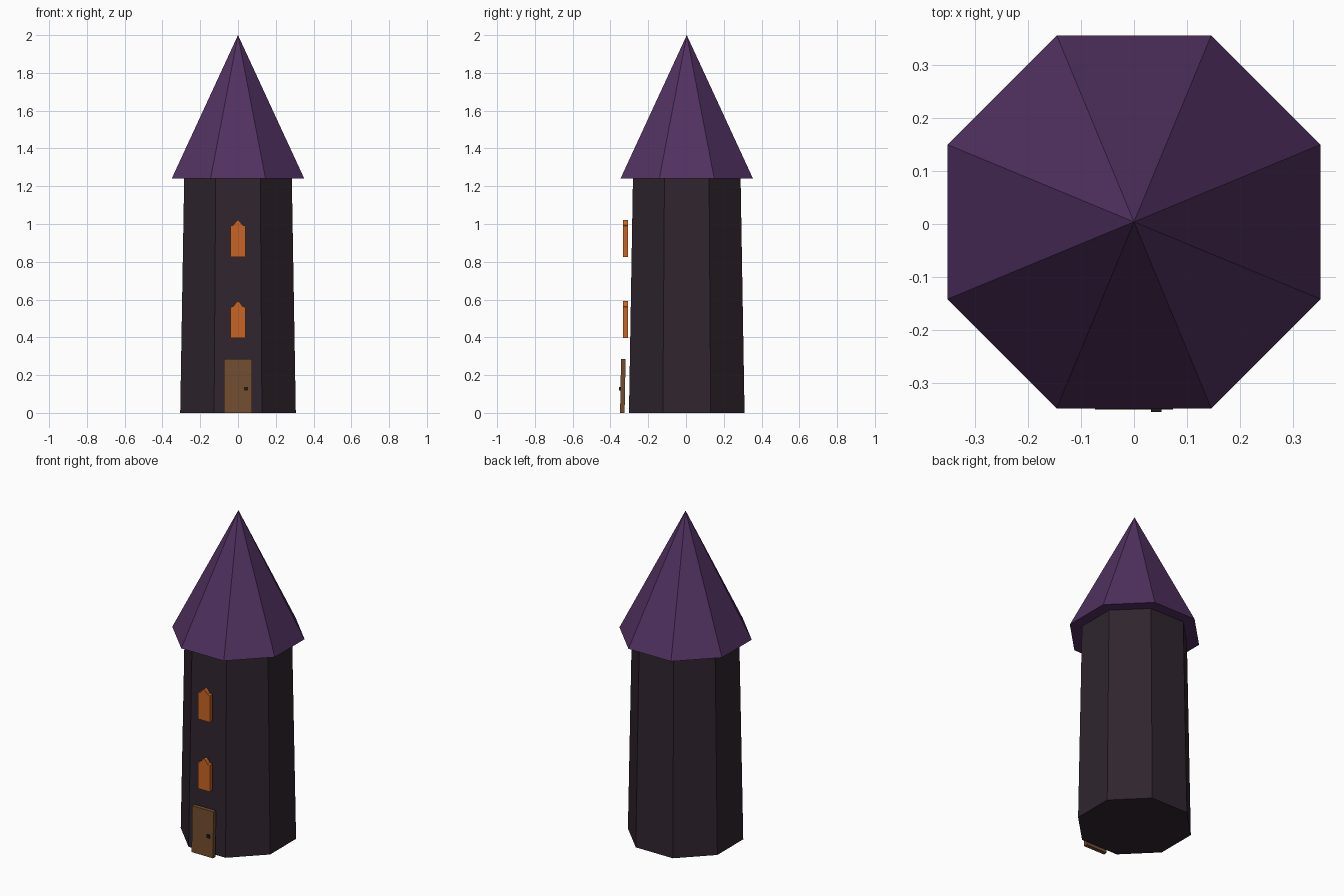
import bpy, bmesh, math
from mathutils import Matrix

cube = bpy.data.objects.get("Cube")
if cube:
    bpy.data.objects.remove(cube, do_unlink=True)

CENTRE_Y = 0.004
TOWER_HEIGHT = 1.24


def material(name, rgb):
    m = bpy.data.materials.new(name)
    m.use_nodes = True
    m.diffuse_color = (*rgb, 1)
    m.node_tree.nodes["Principled BSDF"].inputs["Base Color"].default_value = (*rgb, 1)
    return m


STONE = material("dark stone", (0.029, 0.018, 0.027))
ROOF = material("purple roof", (0.082, 0.031, 0.119))
GLOW = material("orange window", (0.58, 0.13, 0.017))
WOOD = material("brown wood", (0.17, 0.076, 0.03))
IRON = material("black iron", (0.012, 0.01, 0.012))


def finish(name, bm, mat):
    bmesh.ops.recalc_face_normals(bm, faces=bm.faces)
    mesh = bpy.data.meshes.new(name)
    bm.to_mesh(mesh)
    bm.free()
    mesh.materials.append(mat)
    obj = bpy.data.objects.new(name, mesh)
    bpy.context.collection.objects.link(obj)
    return obj


def octagon(name, low, high, z0, z1, mat):
    """Eight-sided tapered solid; low and high are distances to the flat sides."""
    k = 1 / math.cos(math.pi / 8)
    bm = bmesh.new()
    bmesh.ops.create_cone(bm, cap_ends=True, segments=8, radius1=low * k,
                          radius2=high * k, depth=z1 - z0)
    # Turn so that flat sides face the axes
    start = math.atan2(bm.verts[:][0].co.y, bm.verts[:][0].co.x)
    bm.transform(Matrix.Translation((0, CENTRE_Y, (z0 + z1) / 2))
                 @ Matrix.Rotation(math.pi / 8 - start, 4, 'Z'))
    return finish(name, bm, mat)


def plate(name, profile, y0, y1, z, mat):
    """Extrude an x-z outline from y0 back to y1."""
    bm = bmesh.new()
    face = bm.faces.new([bm.verts.new((x, y0, z + h)) for x, h in profile])
    side = bmesh.ops.extrude_face_region(bm, geom=[face])
    bmesh.ops.translate(bm, vec=(0, y1 - y0, 0),
                        verts=[v for v in side["geom"] if isinstance(v, bmesh.types.BMVert)])
    return finish(name, bm, mat)


def rectangle(x0, x1, height):
    return [(x0, 0), (x1, 0), (x1, height), (x0, height)]


# Tower and pointed roof
octagon("tower_wall", 0.306, 0.285, 0, TOWER_HEIGHT, STONE)
octagon("pointed_roof", 0.351, 0, TOWER_HEIGHT, 2, ROOF)

# Two windows with a small peak
half = [(0.04, 0), (0.04, 0.164), (0.024, 0.168), (0.01, 0.188)]
outline = half + [(0, 0.196)] + [(-x, h) for x, h in reversed(half)]
for name, z in (("lower_window", 0.396), ("upper_window", 0.826)):
    plate(name, outline, -0.333, -0.308, z, GLOW)

# Door leaning with the wall, and its knob
door = plate("door", rectangle(-0.073, 0.073, 0.285), -0.349, -0.325, 0, WOOD)
for v in door.data.vertices:
    v.co.y += v.co.z * 0.018
plate("door_knob", rectangle(0.032, 0.052, 0.02), -0.354, -0.342, 0.118, IRON)
